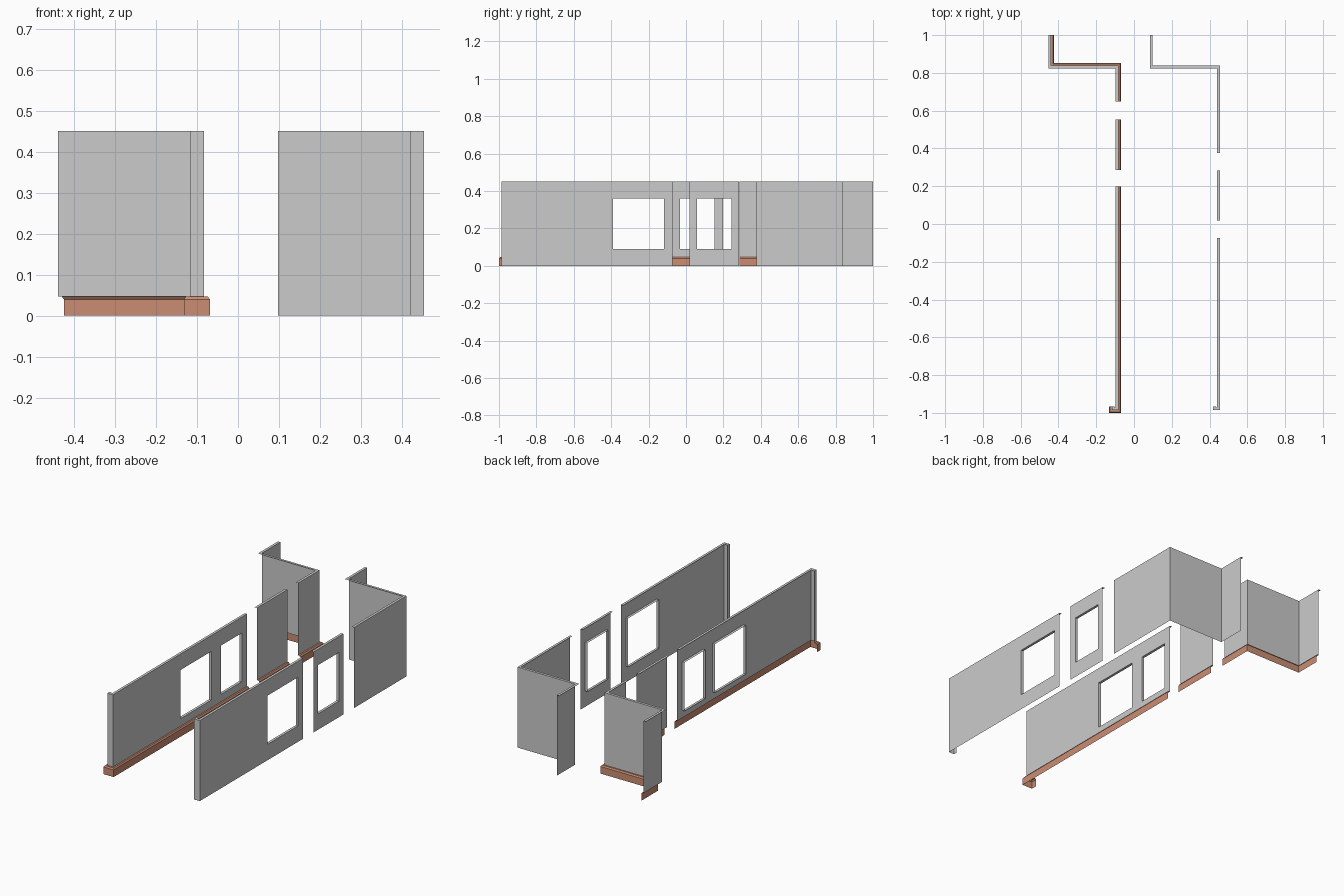
import bpy, bmesh
from mathutils import Vector

if "Cube" in bpy.data.objects:
    bpy.data.objects.remove(bpy.data.objects["Cube"])

TOP, DEPTH = 0.45, 0.0145      # wall height, thickness of cap and window reveals
SILL, HEAD = 0.089, 0.361      # window heights
SKIRT = 0.047                  # skirting height

brick = bpy.data.materials.new("skirting_brown")
brick.diffuse_color = (0.60, 0.27, 0.17, 1)
brick.use_nodes = True
brick.node_tree.nodes["Principled BSDF"].inputs["Base Color"].default_value = brick.diffuse_color


def offset_path(path, d):
    """Mitred plan offset; positive is the outer (left-hand) side."""
    pts = [Vector(p) for p in path]
    normals = []
    for a, b in zip(pts, pts[1:]):
        t = (b - a).normalized()
        normals.append(Vector((-t.y, t.x)))
    out = []
    for i, p in enumerate(pts):
        n0, n1 = normals[max(i - 1, 0)], normals[min(i, len(normals) - 1)]
        out.append(p + (n0 + n1) * (d / (1 + n0.dot(n1))))
    return out


def sweep(name, path, profile, windows=(), mat=None):
    """Sweep an open (offset, z) profile along a plan path, leaving window holes."""
    bm = bmesh.new()
    rows = [[bm.verts.new((p.x, p.y, z)) for p in offset_path(path, d)]
            for d, z in profile]
    for lo, hi in zip(rows, rows[1:]):
        for i in range(len(path) - 1):
            quad = [lo[i], hi[i], hi[i + 1], lo[i + 1]]
            span = (path[i][1], path[i + 1][1])
            if span in windows and abs(lo[i].co.z - SILL) < 1e-5:
                # reveals around the opening
                inner = [bm.verts.new(v.co - Vector((DEPTH, 0, 0))) for v in quad]
                for k in range(4):
                    m = (k + 1) % 4
                    bm.faces.new((quad[k], quad[m], inner[m], inner[k]))
            else:
                bm.faces.new(quad)
    me = bpy.data.meshes.new(name)
    bm.to_mesh(me)
    bm.free()
    if mat:
        me.materials.append(mat)
    ob = bpy.data.objects.new(name, me)
    bpy.context.collection.objects.link(ob)


def build_side(side, x, gaps, windows, skirting):
    """One stepped wall, broken by two door gaps, running back to front."""
    back = [(x - 0.356, 1.0), (x - 0.356, 0.838), (x, 0.838), (x, gaps[0][0])]
    middle = [(x, gaps[0][1]), (x, gaps[1][0])]
    front = [(x, gaps[1][1]), (x, -0.9855), (x - 0.0345, -0.9855), (x - 0.0345, -0.966)]
    base = SKIRT if skirting else 0.0
    for part, path in (("back", back), ("middle", middle), ("front", front)):
        if skirting:
            sweep(f"{side}_{part}_skirting", path,
                  [(DEPTH, 0), (DEPTH, 0.040), (0.009, SKIRT), (0, SKIRT)], mat=brick)
        wins = windows.get(part, [])
        cuts = [(x, y) for w in wins for y in w]
        levels = [base, SILL, HEAD, TOP] if wins else [base, TOP]
        sweep(f"{side}_{part}_wall", path[:1] + cuts + path[1:],
              [(0, z) for z in levels] + [(-DEPTH, TOP)], wins)


LARGE = (-0.117, -0.390)

# right wall without skirting
build_side("right", 0.454, [(0.376, 0.283), (0.019, -0.073)],
           {"middle": [(0.243, 0.059)], "front": [LARGE]}, False)

# left wall with skirting
build_side("left", -0.083, [(0.648, 0.554), (0.286, 0.198)],
           {"front": [(0.152, -0.032), LARGE]}, True)
